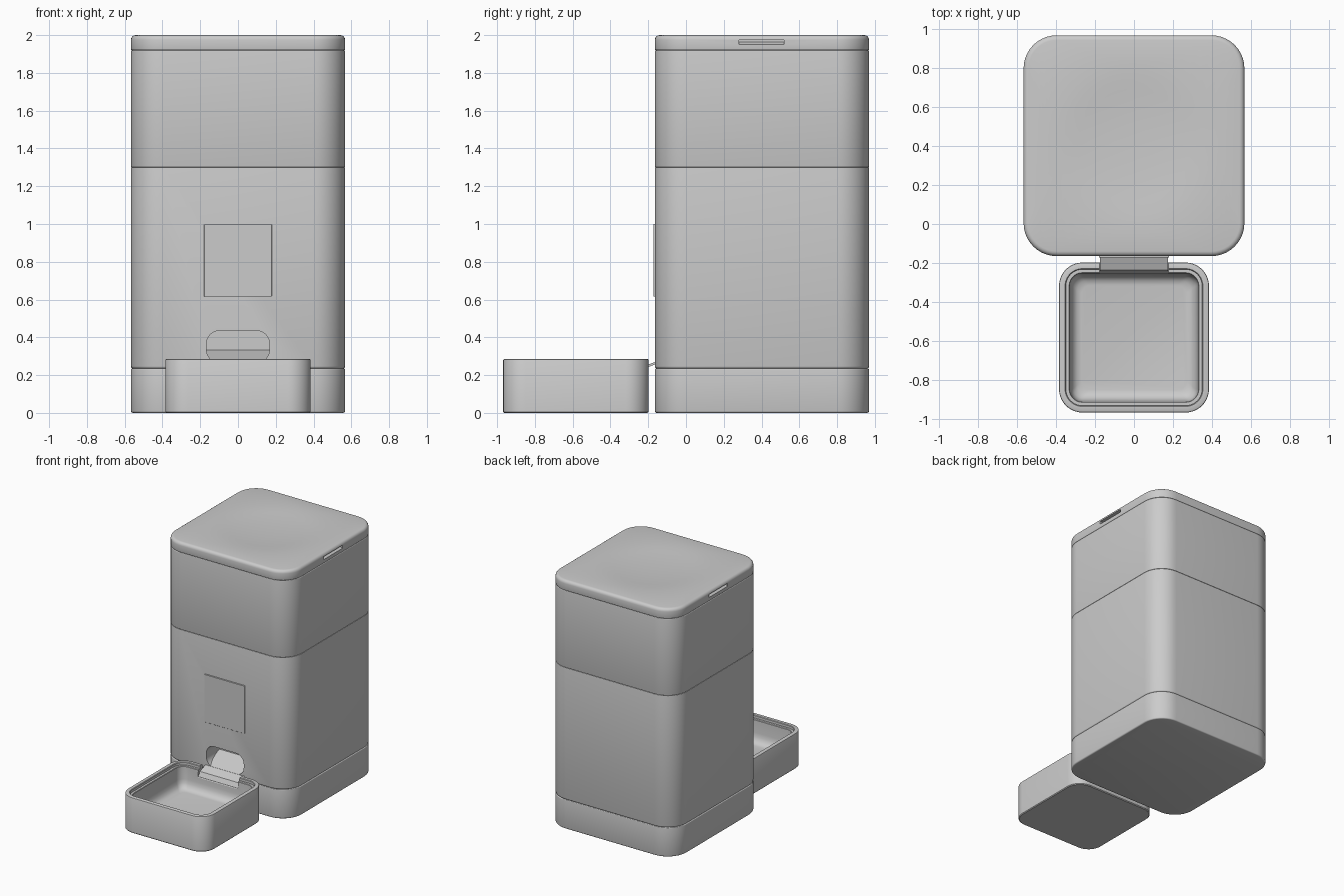
import bpy, bmesh, math
from mathutils import Matrix

if "Cube" in bpy.data.objects:
    bpy.data.objects.remove(bpy.data.objects["Cube"])


def finish(name, bm):
    bmesh.ops.recalc_face_normals(bm, faces=bm.faces)
    me = bpy.data.meshes.new(name)
    bm.to_mesh(me)
    bm.free()
    ob = bpy.data.objects.new(name, me)
    bpy.context.collection.objects.link(ob)
    return ob


def smooth(ob):
    bpy.ops.object.select_all(action='DESELECT')
    ob.select_set(True)
    bpy.context.view_layer.objects.active = ob
    bpy.ops.object.shade_smooth_by_angle(angle=math.radians(32))


def ring(hx, hy, r, n=10):
    # outline of a rounded rectangle
    pts = []
    for k, (sx, sy) in enumerate([(1, 1), (-1, 1), (-1, -1), (1, -1)]):
        for i in range(n + 1):
            a = math.pi / 2 * (k + i / n)
            pts.append((sx * (hx - r) + r * math.cos(a), sy * (hy - r) + r * math.sin(a)))
    return pts


def loft(name, cy, levels, front=False, n=10):
    # levels: (half x, half y, corner radius, height); front=True turns it to face -y
    bm = bmesh.new()
    rings = [[bm.verts.new((x, y + cy, z)) for x, y in ring(hx, hy, r, n)]
             for hx, hy, r, z in levels]
    for a, b in zip(rings, rings[1:]):
        m = len(a)
        for i in range(m):
            j = (i + 1) % m
            bm.faces.new((a[i], a[j], b[j], b[i]))
    bm.faces.new(rings[0][::-1])
    bm.faces.new(rings[-1])
    if front:
        bm.transform(Matrix.Rotation(math.pi / 2, 4, 'X'))
    return finish(name, bm)


def prism(name, pts, lo, hi, axis):
    # profile in (other horizontal axis, z), extruded along axis
    bm = bmesh.new()
    place = (lambda p, t: (t, p[0], p[1])) if axis == 'x' else (lambda p, t: (p[0], t, p[1]))
    a, b = [[bm.verts.new(place(p, t)) for p in pts] for t in (lo, hi)]
    for i in range(len(pts)):
        j = (i + 1) % len(pts)
        bm.faces.new((a[i], a[j], b[j], b[i]))
    bm.faces.new(a[::-1])
    bm.faces.new(b)
    return finish(name, bm)


def cut(ob, cutter):
    mod = ob.modifiers.new("cut", 'BOOLEAN')
    mod.operation, mod.solver, mod.object = 'DIFFERENCE', 'EXACT', cutter
    bpy.context.view_layer.objects.active = ob
    bpy.ops.object.modifier_apply(modifier=mod.name)
    bpy.data.objects.remove(cutter)


H, R, CY = 0.567, 0.17, 0.402


def tower_levels(z0, z1, b0=0.006, b1=0.006):
    # straight tower section with rounded bottom and top edges
    out = []
    for i in range(4):
        a = math.pi / 2 * i / 3
        d = b0 * (1 - math.sin(a))
        out.append((H - d, H - d, R - d, z0 + b0 * (1 - math.cos(a))))
    for i in range(5):
        a = math.pi / 2 * i / 4
        d = b1 * (1 - math.cos(a))
        out.append((H - d, H - d, R - d, z1 - b1 * (1 - math.sin(a))))
    return out


# stacked tower sections
smooth(loft("base", CY, tower_levels(0, 0.235, 0.01)))
body = loft("lower_body", CY, tower_levels(0.235, 1.3, 0.012, 0.004))
smooth(loft("hopper", CY, tower_levels(1.3, 1.92, 0.004)))

# lid with shallow round dish in the top
dish = [(r, r, r * 0.999, z) for r, z in
        [(0.42, 2.0), (0.36, 1.998), (0.29, 1.993), (0.2, 1.987), (0.1, 1.984), (0.03, 1.983)]]
lid = loft("lid", CY, tower_levels(1.92, 2.0, 0.006, 0.025) + dish)

# finger notches on both sides of the lid
for s in (1, -1):
    pts = [(s * 0.54, 1.974), (s * 0.6, 1.974), (s * 0.6, 1.932), (s * 0.567, 1.95), (s * 0.54, 1.964)]
    cut(lid, prism("notch_cutter", pts, 0.28, 0.52, 'y'))
smooth(lid)

# food outlet opening in the front
cut(body, loft("outlet_cutter", 0.35, [(0.167, 0.085, 0.07, 0.0), (0.167, 0.085, 0.07, 0.3)], True))
smooth(body)

# control panel
smooth(loft("control_panel", 0.808, [(0.18, 0.193, 0.004, 0.12), (0.18, 0.193, 0.004, 0.171),
                                     (0.178, 0.191, 0.004, 0.173)], True, 3))

# chute ramp inside the outlet
prism("outlet_ramp", [(0.01, 0.338), (-0.166, 0.27), (-0.166, 0.255), (0.01, 0.255)], -0.166, 0.166, 'x')

# chute lip reaching over the bowl
prism("chute_lip", [(-0.15, 0.275), (-0.235, 0.242), (-0.257, 0.2), (-0.25, 0.197),
                    (-0.228, 0.232), (-0.15, 0.262)], -0.175, 0.175, 'x')

# food bowl: outer wall, rim, inner step, rounded basin
prof = [(0.379, 0), (0.385, 0.006), (0.385, 0.279), (0.383, 0.283), (0.379, 0.285),
        (0.354, 0.285), (0.35, 0.281), (0.35, 0.262), (0.333, 0.262), (0.33, 0.258),
        (0.327, 0.16), (0.322, 0.13), (0.31, 0.105), (0.292, 0.09), (0.27, 0.085)]
bowl = loft("bowl", -0.583, [(h, h, max(0.05, h - 0.265), z) for h, z in prof])
# gap in the rear rim for the chute
cut(bowl, prism("rim_cutter", [(-0.15, 0.26), (-0.235, 0.23), (-0.27, 0.19), (-0.27, 0.32), (-0.15, 0.32)],
                -0.177, 0.177, 'x'))
smooth(bowl)
